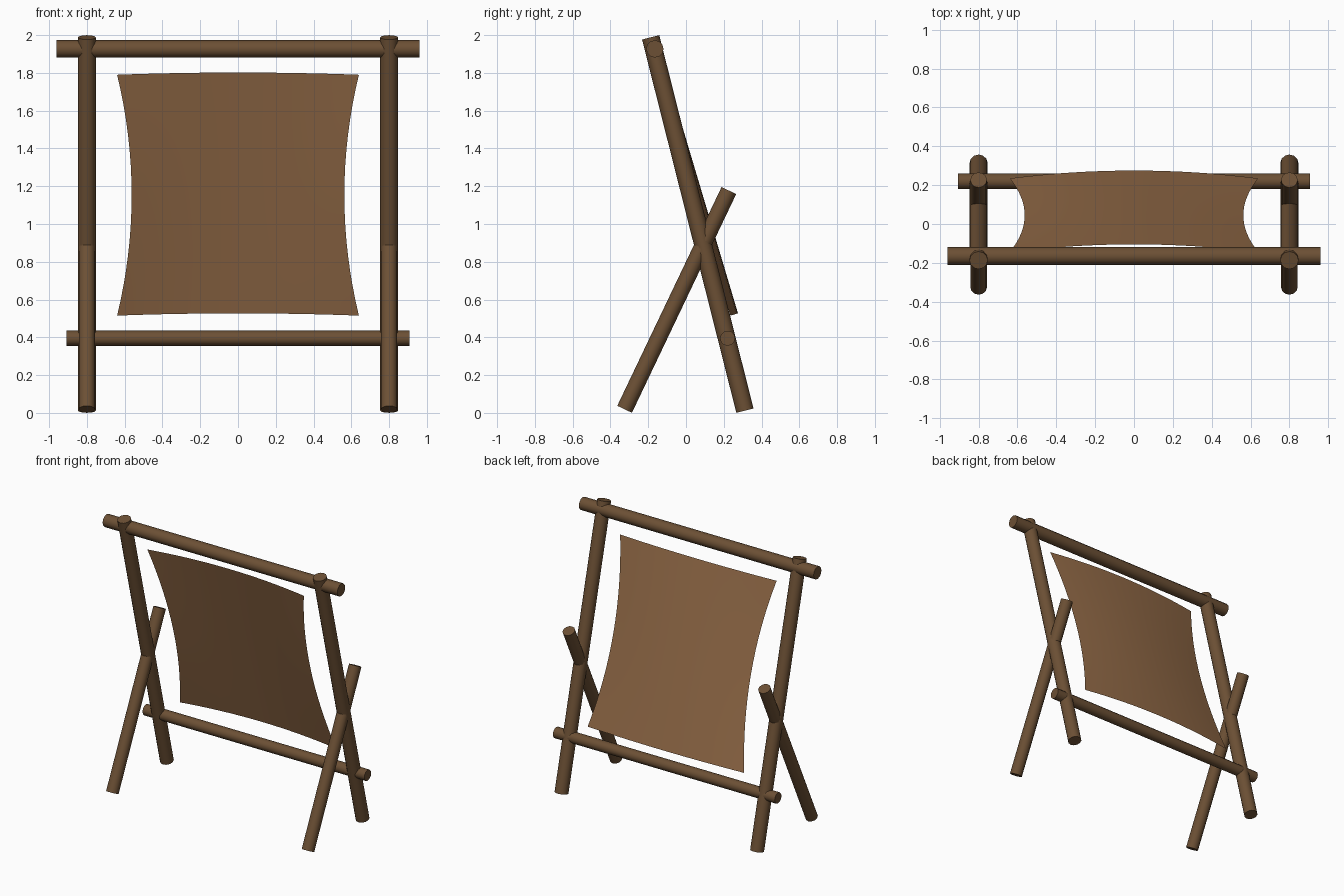
import bpy, bmesh, math
from mathutils import Vector

cube = bpy.data.objects.get("Cube")
if cube:
    bpy.data.objects.remove(cube, do_unlink=True)


def material(name, rgb):
    m = bpy.data.materials.new(name)
    m.use_nodes = True
    m.diffuse_color = (*rgb, 1)
    m.node_tree.nodes["Principled BSDF"].inputs["Base Color"].default_value = (*rgb, 1)
    return m


wood = material("dark wood", (0.15, 0.08, 0.035))
hide = material("tan hide", (0.29, 0.145, 0.063))


def pole(name, start, end, radius):
    """Straight round pole between two points."""
    a, b = Vector(start), Vector(end)
    axis = b - a
    bpy.ops.mesh.primitive_cylinder_add(vertices=12, radius=radius, depth=axis.length,
                                        location=(a + b) / 2)
    ob = bpy.context.object
    ob.name = name
    ob.rotation_euler = axis.to_track_quat('Z', 'Y').to_euler()
    ob.data.materials.append(wood)
    bpy.ops.object.shade_smooth_by_angle(angle=math.radians(40))


# Leaning posts and the crossing props that hold them up
for side, x in (("left", 0.8), ("right", -0.8)):
    pole(side + "_post", (x, 0.312, 0.012), (x, -0.187, 1.988), 0.047)
    pole(side + "_prop", (x, -0.325, 0.019), (x, 0.227, 1.177), 0.043)

# Cross bars
pole("top_bar", (-0.96, -0.165, 1.927), (0.96, -0.165, 1.927), 0.046)
pole("lower_bar", (-0.907, 0.22, 0.395), (0.907, 0.22, 0.395), 0.04)

# Stretched hide: pinched sides, bowed backwards across its width
bottom, top = Vector((0, 0.235, 0.515)), Vector((0, -0.145, 1.79))
normal = Vector((0, 0.958, 0.286))
bm = bmesh.new()
bmesh.ops.create_grid(bm, x_segments=16, y_segments=16, size=1)
for v in bm.verts:
    u, t = v.co.x, v.co.y
    p = bottom.lerp(top, (t + 1) / 2) + normal * 0.042 * (1 - u * u)
    p.x = u * (0.563 + 0.077 * t * t)
    v.co = p
mesh = bpy.data.meshes.new("hide_sheet")
bm.to_mesh(mesh)
bm.free()
sheet = bpy.data.objects.new("hide_sheet", mesh)
bpy.context.collection.objects.link(sheet)
mesh.materials.append(hide)
mesh.shade_smooth()
